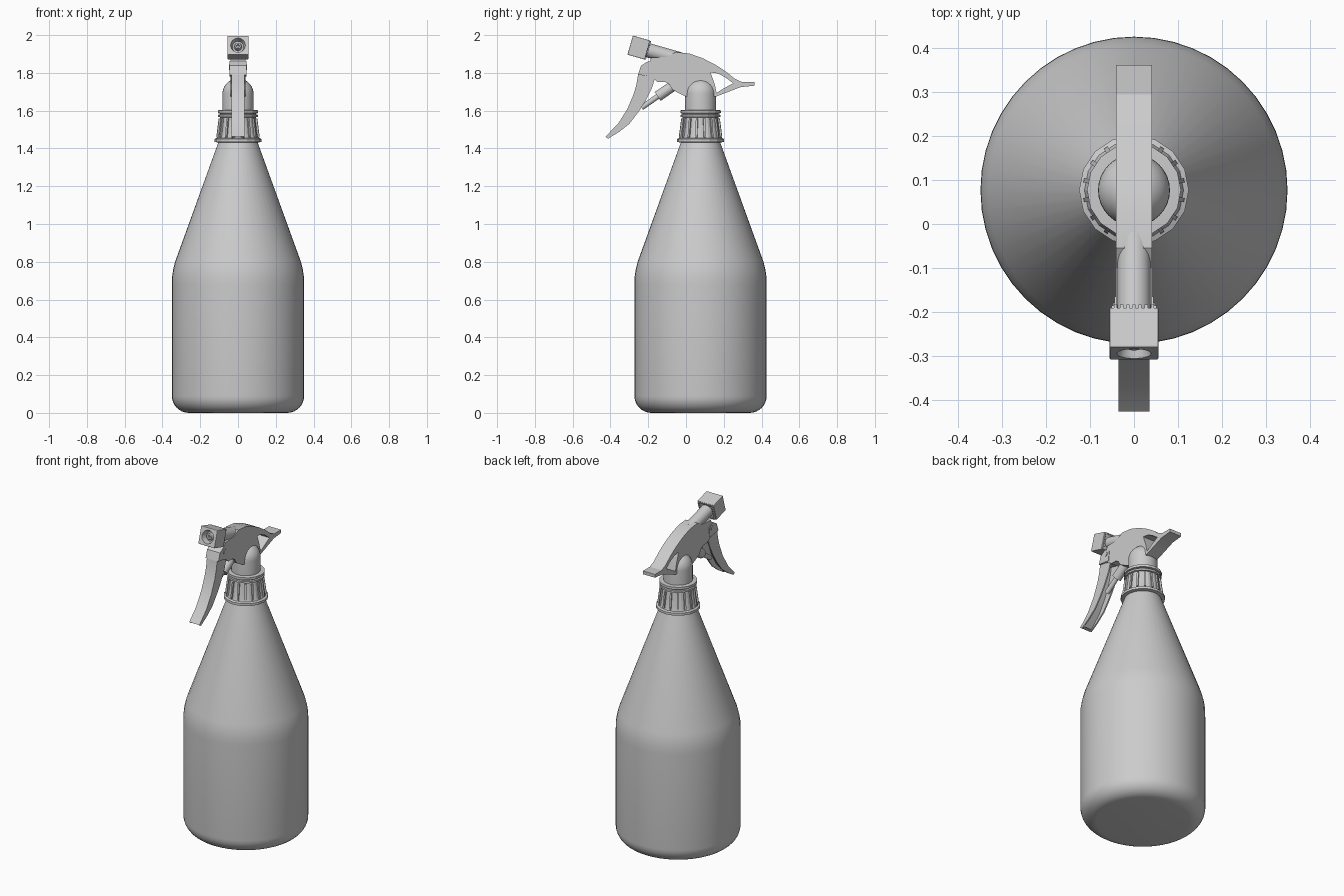
import bpy, bmesh
from math import sin, cos, pi, radians
from mathutils import Matrix, Vector

if "Cube" in bpy.data.objects:
    bpy.data.objects.remove(bpy.data.objects["Cube"], do_unlink=True)

grey = bpy.data.materials.new("plain grey plastic")
grey.use_nodes = True
colour = (0.6, 0.6, 0.6, 1)
grey.diffuse_color = colour
grey.node_tree.nodes["Principled BSDF"].inputs["Base Color"].default_value = colour
parts = []
CY = 0.077  # y of the bottle axis


def add(name, mesh, matrix=Matrix()):
    mesh.transform(matrix)
    mesh.materials.clear()
    mesh.materials.append(grey)
    ob = bpy.data.objects.new(name, mesh)
    bpy.context.collection.objects.link(ob)
    parts.append(ob)
    return ob


def from_bmesh(name, bm, matrix=Matrix()):
    bmesh.ops.recalc_face_normals(bm, faces=bm.faces)
    mesh = bpy.data.meshes.new(name)
    bm.to_mesh(mesh)
    bm.free()
    return add(name, mesh, matrix)


def lathe(name, profile, matrix, sides):
    """Spin (radius, height) points round local z."""
    bm = bmesh.new()
    rings = []
    for r, z in profile:
        if r == 0:
            rings.append([bm.verts.new((0, 0, z))] * sides)
        else:
            rings.append([bm.verts.new((r * cos(2 * pi * i / sides), r * sin(2 * pi * i / sides), z))
                          for i in range(sides)])
    for a, b in zip(rings, rings[1:]):
        for i in range(sides):
            j = (i + 1) % sides
            quad = list(dict.fromkeys((a[i], a[j], b[j], b[i])))
            bm.faces.new(quad)
    for ring in (rings[0], rings[-1]):
        if ring[0] is not ring[1]:
            bm.faces.new(ring)
    return from_bmesh(name, bm, matrix)


def slab(name, outlines, half, x=0.0):
    """Extrude (y, z) outlines along x; later outlines are holes."""
    curve = bpy.data.curves.new(name, "CURVE")
    curve.dimensions = "2D"
    curve.fill_mode = "BOTH"
    curve.extrude = half
    for pts in outlines:
        s = curve.splines.new("POLY")
        s.points.add(len(pts) - 1)
        for p, (y, z) in zip(s.points, pts):
            p.co = (y, z, 0, 1)
        s.use_cyclic_u = True
    tmp = bpy.data.objects.new(name + "_curve", curve)
    bpy.context.collection.objects.link(tmp)
    bpy.context.view_layer.update()
    mesh = bpy.data.meshes.new_from_object(tmp.evaluated_get(bpy.context.evaluated_depsgraph_get()))
    bpy.data.objects.remove(tmp)
    bm = bmesh.new()
    bm.from_mesh(mesh)
    bmesh.ops.remove_doubles(bm, verts=bm.verts, dist=0.0001)
    return from_bmesh(name, bm, Matrix(((0, 0, 1, x), (1, 0, 0, 0), (0, 1, 0, 0), (0, 0, 0, 1))))


def box(name, size, matrix, bevel=0.0):
    bm = bmesh.new()
    bmesh.ops.create_cube(bm, size=1, matrix=Matrix.Diagonal((*size, 1)))
    if bevel:
        bmesh.ops.bevel(bm, geom=bm.edges[:], offset=bevel, segments=2, affect="EDGES", profile=0.5)
    return from_bmesh(name, bm, matrix)


def rod(name, a, b, r):
    a, b = Vector(a), Vector(b)
    rot = (b - a).to_track_quat("Z", "Y").to_matrix().to_4x4()
    return lathe(name, [(r, 0), (r, (b - a).length)], Matrix.Translation(a) @ rot, 24)


# Bottle with rounded base and sloping shoulder
axis = Matrix.Translation((0, CY, 0))
base = [(0.26 + 0.09 * sin(k * pi / 16), 0.09 - 0.09 * cos(k * pi / 16)) for k in range(9)]
lathe("bottle", base + [(0.35, 0.68), (0.349, 0.72), (0.343, 0.76), (0.333, 0.80), (0.103, 1.435)], axis, 48)

# Screw collar with grip ribs
lathe("collar", [(0.1, 1.43), (0.125, 1.435), (0.125, 1.45), (0.113, 1.455), (0.108, 1.47),
                 (0.095, 1.565), (0.105, 1.567), (0.105, 1.578), (0.095, 1.58), (0.095, 1.585),
                 (0.107, 1.587), (0.107, 1.602), (0.08, 1.604)], axis, 16)
for i in range(16):
    turn = Matrix.Rotation(2 * pi * (i + 0.5) / 16, 4, "Z")
    lean = Matrix.Translation((0.103, 0, 1.508)) @ Matrix.Rotation(-0.13, 4, "Y")
    box("collar_rib", (0.014, 0.01, 0.1), axis @ turn @ lean)

# Domed neck below the spray head
dome = [(0.082 * cos(k * pi / 20), 1.69 + 0.08 * sin(k * pi / 20)) for k in range(10)]
lathe("neck_dome", [(0.082, 1.59)] + dome + [(0, 1.77)], axis, 32)

# Spray head with rear grip and open triangle
head = [(-0.055, 1.91), (0.02, 1.902), (0.09, 1.877), (0.156, 1.843), (0.21, 1.808), (0.257, 1.77),
        (0.295, 1.752), (0.362, 1.752), (0.362, 1.732), (0.29, 1.725), (0.225, 1.7), (0.16, 1.675),
        (0, 1.675), (-0.03, 1.688), (-0.07, 1.71), (-0.09, 1.74), (-0.11, 1.752), (-0.15, 1.752),
        (-0.18, 1.775), (-0.235, 1.79), (-0.235, 1.835), (-0.19, 1.862), (-0.185, 1.88), (-0.1, 1.885)]
gap = [(0.13, 1.802), (0.17, 1.797), (0.21, 1.775), (0.25, 1.745), (0.2, 1.718), (0.162, 1.694), (0.152, 1.74)]
slab("spray_head", [head, gap], 0.041)

# Trigger: front plate with two side flanges
front = [(-0.2, 1.862), (-0.238, 1.838), (-0.254, 1.79), (-0.262, 1.74), (-0.278, 1.685),
         (-0.31, 1.61), (-0.36, 1.53), (-0.427, 1.462), (-0.412, 1.452)]
back = [(-0.355, 1.487), (-0.3, 1.53), (-0.25, 1.595), (-0.215, 1.65), (-0.18, 1.72), (-0.165, 1.77)]
plate = front[2:8]
slab("trigger_plate", [plate + [(y + 0.024, z) for y, z in reversed(plate)]], 0.035)
for side in (-1, 1):
    slab("trigger_flange", [front + back], 0.004, side * 0.031)
slab("trigger_knuckle", [front[:3] + [(-0.17, 1.78), (-0.165, 1.84)]], 0.044)
rod("trigger_pivot", (-0.048, -0.193, 1.83), (0.048, -0.193, 1.83), 0.014)

# Pump piston
rod("piston_barrel", (0, -0.15, 1.675), (0, -0.02, 1.765), 0.028)
rod("piston_rod", (0, -0.235, 1.616), (0, -0.14, 1.682), 0.014)

# Nozzle, local z points out of the spray hole
aim = Matrix.Translation((0, -0.25, 1.934)) @ Matrix.Rotation(radians(74), 4, "X")
lathe("nozzle_tube", [(0.038, -0.23), (0.038, -0.03)], aim, 24)
block = box("nozzle_block", (0.112, 0.105, 0.095), aim, 0.004)
cutter = lathe("recess_cutter", [(0.03, 0.012), (0.042, 0.06)], aim, 24)
cutter.hide_render = True
cut = block.modifiers.new("recess", "BOOLEAN")
cut.operation = "DIFFERENCE"
cut.object = cutter
bpy.context.view_layer.update()
carved = bpy.data.meshes.new_from_object(block.evaluated_get(bpy.context.evaluated_depsgraph_get()))
block.modifiers.clear()
block.data = carved
parts.remove(cutter)
bpy.data.objects.remove(cutter)
lathe("nozzle_tip", [(0.022, 0.01), (0.016, 0.035), (0.008, 0.035), (0.006, 0.022), (0, 0.022)], aim, 24)

# Small teeth round the rear rim of the nozzle
for q in range(4):
    turn = Matrix.Rotation(q * pi / 2, 4, "Z")
    for k in range(-3, 4):
        box("nozzle_tooth", (0.007, 0.008, 0.008), aim @ turn @ Matrix.Translation((k * 0.014, 0.047, -0.05)))

# Smooth shading with sharp edges kept
bpy.ops.object.select_all(action="DESELECT")
for ob in parts:
    ob.select_set(True)
bpy.context.view_layer.objects.active = parts[0]
bpy.ops.object.shade_smooth_by_angle(angle=radians(21))
